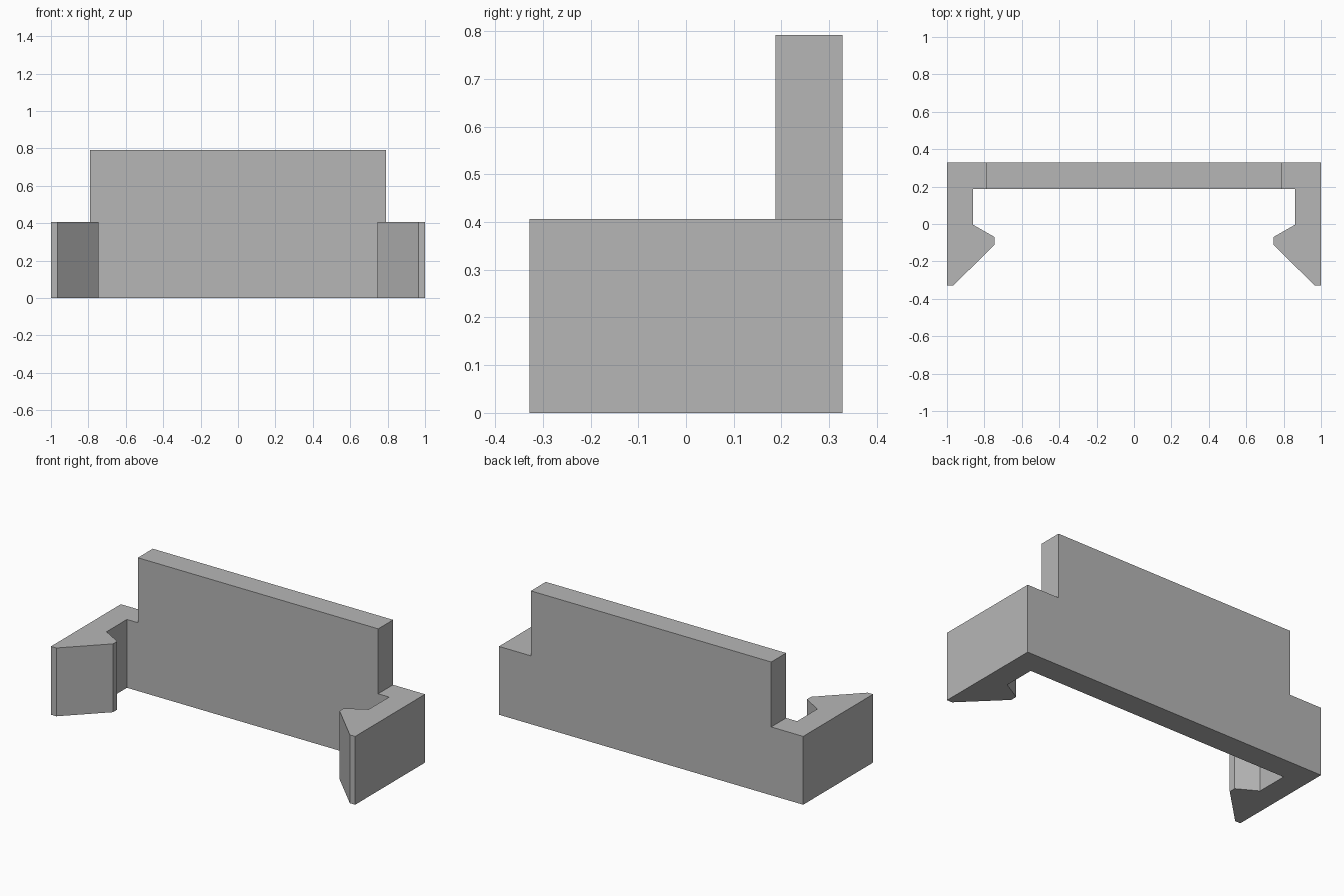
import bpy
import bmesh

BACK, INNER = 0.328, 0.188           # wall thickness along y
LOW, HIGH = 0.406, 0.792             # clip height and raised panel height
PANEL = 0.79                         # half width of the raised panel

cube = bpy.data.objects.get("Cube")
if cube:
    bpy.data.objects.remove(cube, do_unlink=True)

grey = bpy.data.materials.new("plain grey")
grey.use_nodes = True
colour = (0.47, 0.47, 0.47, 1)
grey.diffuse_color = colour
grey.node_tree.nodes["Principled BSDF"].inputs["Base Color"].default_value = colour

bm = bmesh.new()


def extrude_up(faces, height):
    result = bmesh.ops.extrude_face_region(bm, geom=faces)["geom"]
    verts = [g for g in result if isinstance(g, bmesh.types.BMVert)]
    bmesh.ops.translate(bm, verts=verts, vec=(0, 0, height))


# Footprint: centre strip of the back wall
corners = {(s, y): bm.verts.new((s * PANEL, y, 0)) for s in (-1, 1) for y in (INNER, BACK)}
footprint = [bm.faces.new([corners[-1, INNER], corners[1, INNER],
                           corners[1, BACK], corners[-1, BACK]])]

# Footprint: wall end, arm and barbed hook on each side
arm = [(1, BACK), (1, -BACK), (0.965, -BACK), (0.745, -0.11),
       (0.745, -0.07), (0.862, -0.003), (0.862, INNER)]
for s in (-1, 1):
    outline = [bm.verts.new((s * x, y, 0)) for x, y in arm]
    outline += [corners[s, INNER], corners[s, BACK]]
    footprint.append(bm.faces.new(outline if s < 0 else outline[::-1]))

# Raise the clip, then the centre panel above it
extrude_up(footprint, LOW)
bm.normal_update()
centre_top = [f for f in bm.faces
              if all(v.co.z > LOW - 0.01 and abs(v.co.x) < PANEL + 0.001
                     and v.co.y > INNER - 0.01 for v in f.verts)]
extrude_up(centre_top, HIGH - LOW)

# Merge coplanar faces into clean flat sides
bmesh.ops.recalc_face_normals(bm, faces=bm.faces[:])
bmesh.ops.dissolve_limit(bm, angle_limit=0.01, verts=bm.verts[:], edges=bm.edges[:])
mesh = bpy.data.meshes.new("clip_bracket")
bm.to_mesh(mesh)
bm.free()
mesh.materials.append(grey)
bpy.context.collection.objects.link(bpy.data.objects.new("clip_bracket", mesh))
